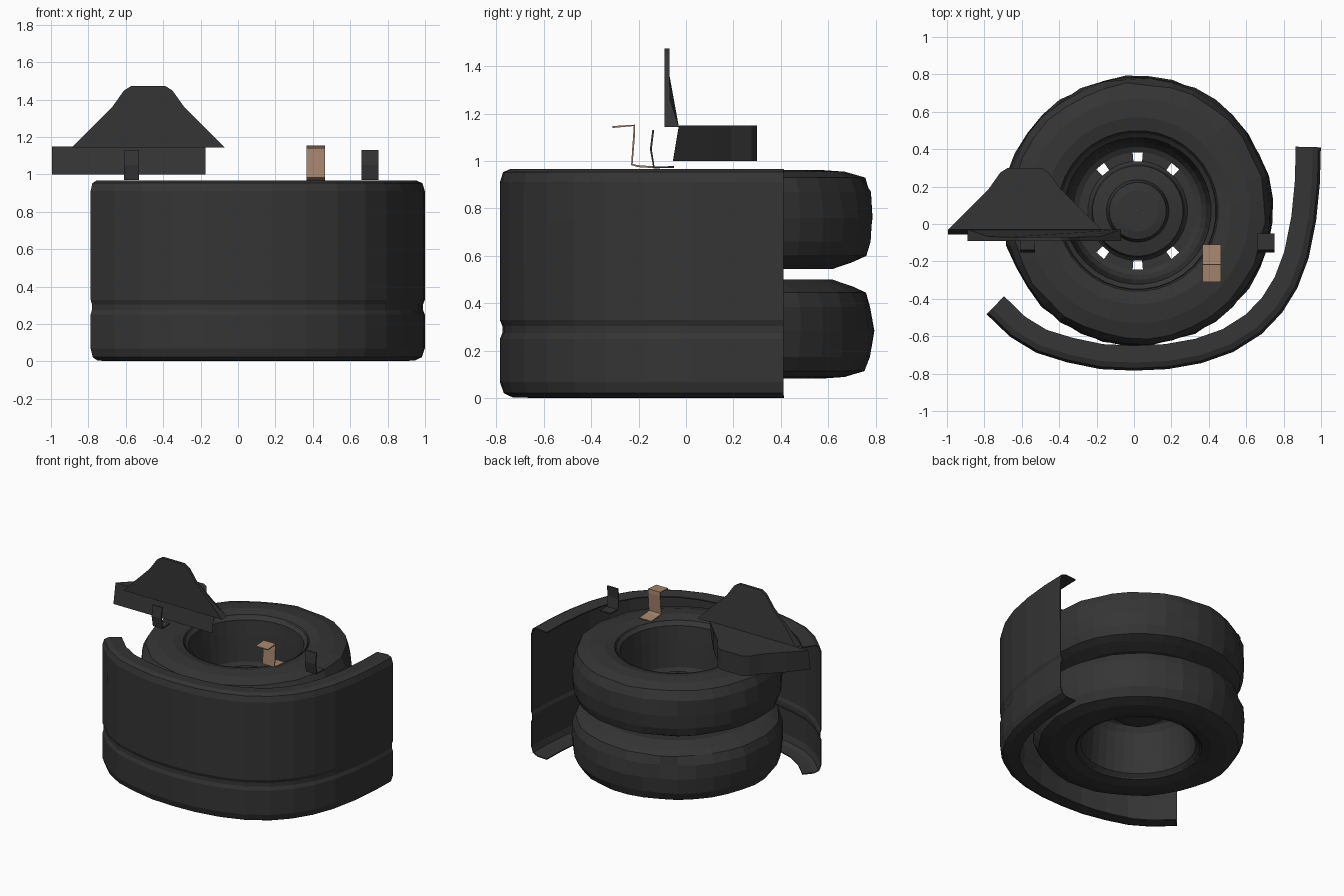
import bpy, bmesh, math, random
from mathutils import Vector

if "Cube" in bpy.data.objects:
    bpy.data.objects.remove(bpy.data.objects["Cube"])

random.seed(4)


def material(name, rgb):
    m = bpy.data.materials.new(name)
    m.diffuse_color = (*rgb, 1)
    m.use_nodes = True
    m.node_tree.nodes["Principled BSDF"].inputs["Base Color"].default_value = m.diffuse_color
    return m


DARK = material("dark_rubber", (0.035, 0.035, 0.035))
TAN = material("tan_metal", (0.38, 0.24, 0.16))


def make(name, bm, mat, thick=0, smooth=False):
    bmesh.ops.recalc_face_normals(bm, faces=bm.faces)
    me = bpy.data.meshes.new(name)
    bm.to_mesh(me)
    bm.free()
    ob = bpy.data.objects.new(name, me)
    bpy.context.collection.objects.link(ob)
    me.materials.append(mat)
    if thick:
        mod = ob.modifiers.new("thickness", "SOLIDIFY")
        mod.thickness = thick
        mod.offset = 0
    return ob


def grid(rows, close_rows=False, close_cols=False, skip=lambda i, j: False):
    """Skin a list of equal-length point rows with quads."""
    bm = bmesh.new()
    v = [[bm.verts.new(p) for p in row] for row in rows]
    n, m = len(v), len(v[0])
    for i in range(n if close_rows else n - 1):
        for j in range(m if close_cols else m - 1):
            if not skip(i, j):
                a, b = (i + 1) % n, (j + 1) % m
                bm.faces.new((v[i][j], v[a][j], v[a][b], v[i][b]))
    return bm


CX, CY, SEG = 0.02, 0.07, 36


def revolve(profile, flip, closed, jitter=0, skip=lambda i, j: False):
    rows = []
    for i in range(SEG):
        a = math.radians(5 + i * 360 / SEG)
        row = []
        for r, z in profile:
            if r > 0.62:
                r += random.uniform(-jitter, jitter)
            row.append((CX + r * math.cos(a), CY + r * math.sin(a),
                        1.045 - z if flip else z))
        rows.append(row)
    return grid(rows, True, closed, skip)


# Twin tyres and dished wheels, the lower one mirrored
TYRE = [(.40, .90), (.43, .945), (.50, .962), (.60, .955), (.68, .93), (.71, .87),
        (.72, .76), (.71, .66), (.69, .60), (.64, .575), (.55, .545), (.42, .56), (.40, .60)]
RIM = [(.42, .94), (.395, .92), (.385, .82), (.37, .62), (.345, .575), (.315, .56), (.265, .56),
       (.25, .575), (.24, .62), (.165, .635), (.15, .69), (.11, .70), (.001, .70)]
HOLES = (50, 90, 130, 230, 270, 310)


def is_hole(i, j):
    return j == 5 and (10 * i + 10) % 360 in HOLES


for label, flip in (("upper", False), ("lower", True)):
    make(label + "_tyre", revolve(TYRE, flip, True, 0.008), DARK)
    make(label + "_wheel_rim", revolve(RIM, flip, False, 0, is_hole), DARK, 0.006)

# Curved fender: a lipped wall section swept along its plan curve
PATH = [(.995, .41), (.99, .22), (.97, .02), (.93, -.18), (.87, -.34), (.79, -.47), (.68, -.585),
        (.53, -.68), (.36, -.74), (.18, -.772), (0, -.78), (-.18, -.772), (-.36, -.735),
        (-.52, -.685), (-.66, -.60), (-.785, -.48)]
SECTION = [(.13, .955), (.04, .962), (.012, .95), (0, .91), (0, .75), (0, .33), (.01, .305),
           (.01, .275), (0, .25), (0, .07), (.015, .025), (.05, .008), (.13, .006)]
rows = []
for i, p in enumerate(PATH):
    a = Vector(PATH[max(i - 1, 0)])
    b = Vector(PATH[min(i + 1, len(PATH) - 1)])
    t = (b - a).normalized()
    n = Vector((t.y, -t.x))
    rows.append([(p[0] + n.x * d, p[1] + n.y * d, z) for d, z in SECTION])
make("fender", grid(rows), DARK, 0.008)

# Two bell-shaped plates: one standing, one lying as a thick slab
half = [(-.41, 0), (-.30, .11), (-.19, .22), (-.13, .305), (-.09, .33)]
BELL = half + [(-x, h) for x, h in reversed(half)]


def prism(name, front, back):
    bm = grid([front, back], False, True)
    bm.verts.ensure_lookup_table()
    n = len(front)
    bm.faces.new(bm.verts[:n])
    bm.faces.new(bm.verts[n:])
    make(name, bm, DARK)


prism("standing_plate",
      [(x - .48, -.09, 1.143 + h) for x, h in BELL],
      [(x - .48, -.07 + .04 * max(0, 1 - h / .12), 1.143 + h) for x, h in BELL])
prism("lying_slab",
      [(x - .585, h - .03, 1.15) for x, h in BELL],
      [(x - .585, h - .03 - (.025 if h == 0 else 0), 1.0) for x, h in BELL])


# Small bent sheet brackets
def bracket(name, x0, x1, profile, mat):
    rows = [[(x, y, z) for y, z in profile] for x in (x0, x1)]
    make(name, grid(rows), mat, 0.008)


ANGLE = [(-.05, .975), (-.135, .972), (-.148, 1.05), (-.138, 1.13)]
bracket("left_angle_bracket", -.61, -.53, ANGLE, DARK)
bracket("right_angle_bracket", .66, .75, ANGLE, DARK)
bracket("tan_bracket", .365, .465,
        [(-.11, .972), (-.20, .978), (-.228, .985), (-.218, 1.12), (-.218, 1.15), (-.31, 1.143)], TAN)
